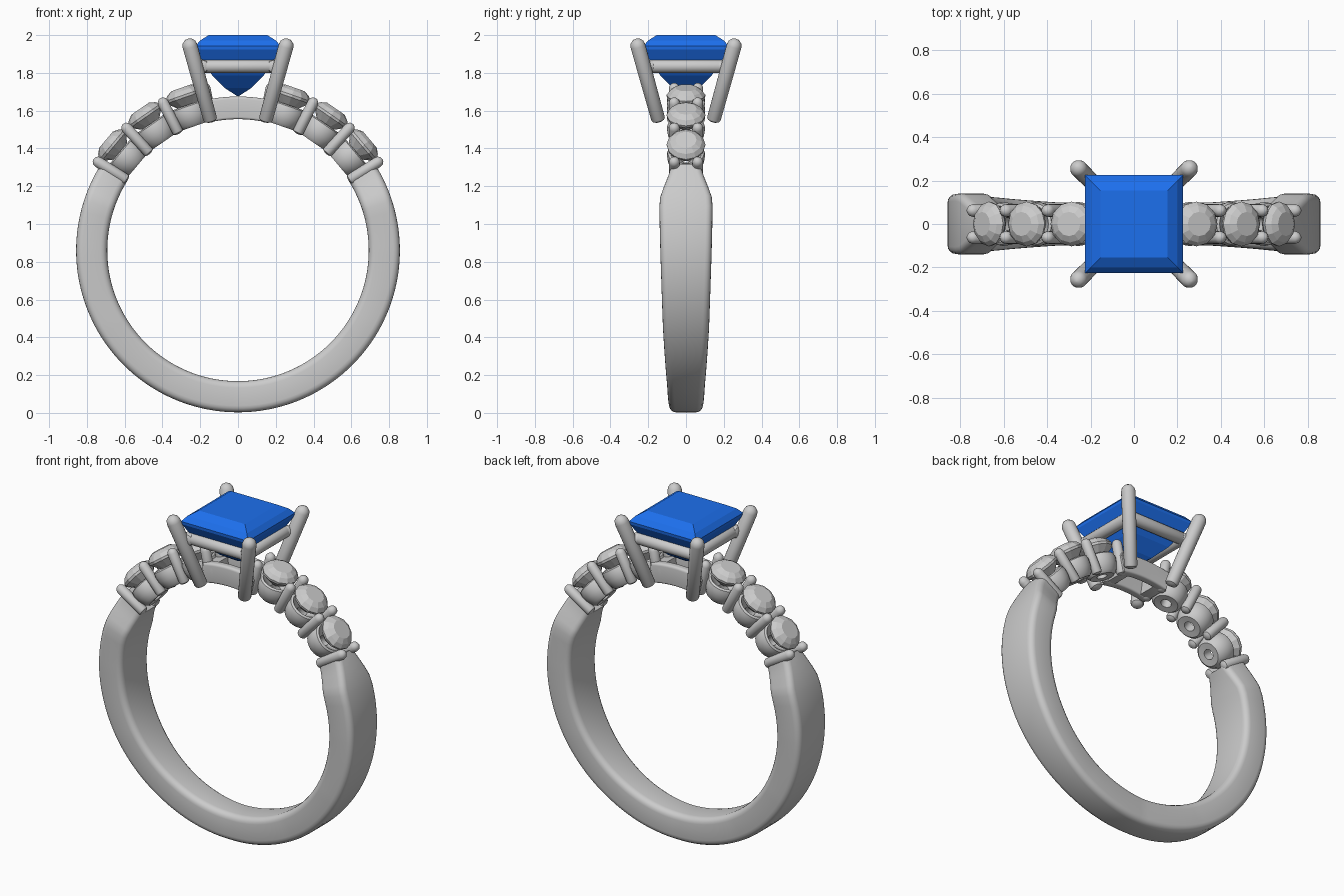
import bpy, math
from mathutils import Vector, Matrix

if "Cube" in bpy.data.objects:
    bpy.data.objects.remove(bpy.data.objects["Cube"])

CZ = 0.86          # centre height of the finger hole
R_IN, R_OUT = 0.692, 0.857


def finish(name, verts, faces, smooth=35, mat=None):
    me = bpy.data.meshes.new(name)
    me.from_pydata(verts, [], faces)
    me.validate()
    if smooth:
        me.polygons.foreach_set("use_smooth", [True] * len(me.polygons))
        me.set_sharp_from_angle(angle=math.radians(smooth))
    if mat:
        me.materials.append(mat)
    ob = bpy.data.objects.new(name, me)
    bpy.context.collection.objects.link(ob)
    return ob


def loft(name, rings, cap=True, loop=False, **kw):
    """Skin a list of equal-sized vertex rings."""
    n, m = len(rings[0]), len(rings)
    verts = [tuple(v) for r in rings for v in r]
    faces = [(i * n + j, i * n + (j + 1) % n,
              (i + 1) % m * n + (j + 1) % n, (i + 1) % m * n + j)
             for i in range(m if loop else m - 1) for j in range(n)]
    if cap and not loop:
        faces += [tuple(reversed(range(n))), tuple(range((m - 1) * n, m * n))]
    return finish(name, verts, faces, **kw)


def lathe(name, profile, sides, matrix, twist=0, **kw):
    """Revolve (radius, height) pairs round local z, bottom first."""
    rings = [[matrix @ Vector((r * math.cos(math.tau * (k + twist) / sides),
                               r * math.sin(math.tau * (k + twist) / sides), h))
              for k in range(sides)] for r, h in profile]
    return loft(name, rings, **kw)


def rod(name, a, b, r, r2=None):
    """Round wire from a to b with domed ends."""
    a, b = Vector(a), Vector(b)
    r2 = r2 or r
    L = (b - a).length
    steps = [math.radians(d) for d in (4, 30, 60, 90)]
    prof = [(r * math.sin(t), r * 0.5 * (1 - math.cos(t))) for t in steps]
    prof += [(r2 * math.sin(t), L - r2 + r2 * math.cos(t)) for t in reversed(steps)]
    m = Matrix.Translation(a) @ (b - a).to_track_quat('Z', 'Y').to_matrix().to_4x4()
    return lathe(name, prof, 20, m)


def polar(angle, r, y):
    """Point on the ring; angle in degrees from the top."""
    a = math.radians(angle)
    return Vector((r * math.sin(a), y, CZ + r * math.cos(a)))


def section(r0, r1, y0, y1, c_in, c_out):
    """Rounded rectangle as (radius, y) pairs."""
    pts = []
    for cr, cy, c, start in ((r1 - c_out, y1 - c_out, c_out, 0), (r0 + c_in, y1 - c_in, c_in, 90),
                             (r0 + c_in, y0 + c_in, c_in, 180), (r1 - c_out, y0 + c_out, c_out, 270)):
        for k in range(5):
            t = math.radians(start + k * 22.5)
            pts.append((cr + c * math.cos(t), cy + c * math.sin(t)))
    return pts


# Shank: width swells towards the shoulders, then pinches in
keys = [(58, .082), (61, .092), (66, .118), (70, .137), (74, .141), (90, .136), (120, .122), (150, .100), (180, .088)]


def half_width(a):
    for (a0, w0), (a1, w1) in zip(keys, keys[1:]):
        if a <= a1:
            return w0 + (w1 - w0) * (a - a0) / (a1 - a0)
    return keys[-1][1]


rings = []
for i in range(123):
    ang = 58 + 2 * i
    w = half_width(min(ang, 360 - ang))
    rings.append([polar(ang, r, y) for r, y in section(R_IN, R_OUT, -w, w, .035, .035)])
loft("shank", rings)

# Side stones in cups, three on each shoulder, with paired wire prongs
for side, label in ((-1, "left"), (1, "right")):
    for i in range(3):
        m = Matrix.Translation((0, 0, CZ)) @ Matrix.Rotation(math.radians(side * (19.2 + 15.4 * i)), 4, 'Y')
        lathe(f"{label}_cup_{i+1}",
              [(.03, .70), (.068, .697), (.084, .712), (.097, .75), (.101, .785), (.096, .808),
               (.084, .815), (.07, .80), (.03, .76)],
              32, m, loop=True)
        lathe(f"{label}_side_stone_{i+1}",
              [(.004, .775), (.06, .818), (.101, .858), (.103, .872), (.085, .895), (.056, .912)],
              12, m, smooth=0)
    for i in range(4):
        for y in (-.062, .062):
            a = side * (11.5 + 15.4 * i)
            rod(f"{label}_side_prong_{i+1}_{'front' if y < 0 else 'back'}",
                polar(a, .692, y), polar(a, .905, y), .029)

# Base frame under the centre stone: two curved rails and two cross bars
for y0, y1, label in ((-.1, -.05, "front"), (.05, .1, "back")):
    loft(f"{label}_base_rail",
         [[polar(a, r, y) for r, y in section(.695, .815, y0, y1, .012, .015)]
          for a in range(-12, 13, 2)])
for s, label in ((-1, "left"), (1, "right")):
    loft(f"{label}_base_bar",
         [[polar(s * 10 + d, r, y) for r, y in section(.697, .80, -.1, .1, .012, .015)]
          for d in (-2.5, 0, 2.5)])

# Four splayed claws and the square gallery rail
for sx in (-1, 1):
    for sy in (-1, 1):
        rod(f"{'back' if sy > 0 else 'front'}_{'right' if sx > 0 else 'left'}_claw",
            (sx * .143, sy * .143, 1.54), (sx * .265, sy * .265, 1.98), .037, .040)
g, z = .187, 1.835
for s in (-1, 1):
    rod(f"gallery_rail_{'back' if s > 0 else 'front'}", (-.225, s * g, z), (.225, s * g, z), .035)
    rod(f"gallery_rail_{'right' if s > 0 else 'left'}", (s * g, -.225, z), (s * g, .225, z), .035)

# Centre stone: square cut with stepped crown and pavilion
blue = bpy.data.materials.new("blue_gem")
blue.diffuse_color = (0.012, 0.16, 0.85, 1)
blue.use_nodes = True
blue.node_tree.nodes["Principled BSDF"].inputs["Base Color"].default_value = blue.diffuse_color
q = math.sqrt(2)
lathe("centre_stone",
      [(h * q, z) for h, z in ((.006, 1.678), (.07, 1.72), (.135, 1.785), (.19, 1.865), (.224, 1.925),
                               (.226, 1.942), (.20, 1.972), (.155, 2.0))],
      4, Matrix.Identity(4), twist=.5, smooth=0, mat=blue)
